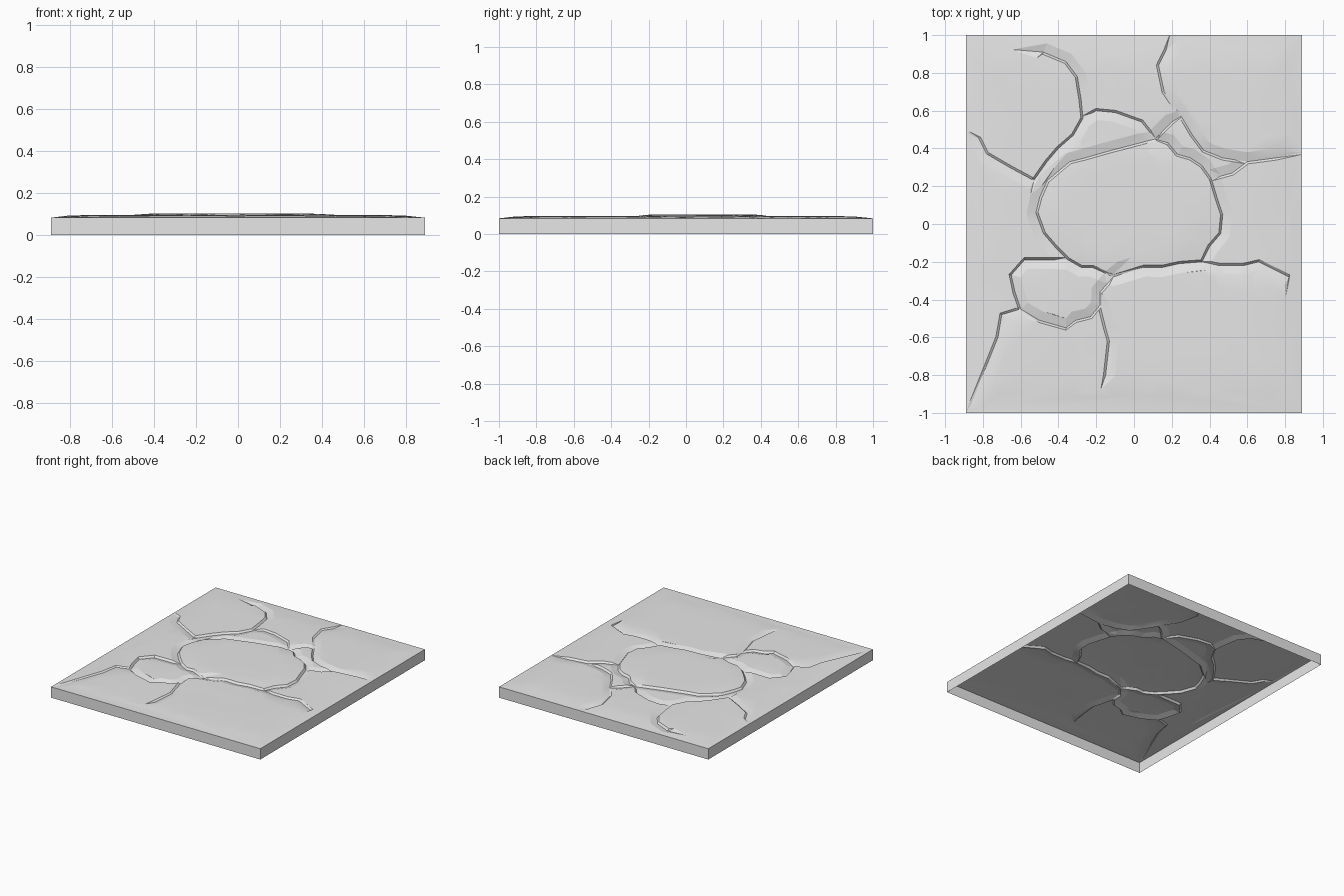
import bpy
import bmesh
import math
import random
from mathutils import Vector, noise, geometry

if "Cube" in bpy.data.objects:
    bpy.data.objects.remove(bpy.data.objects["Cube"], do_unlink=True)

random.seed(4)
HALF_X, HALF_Y = 0.89, 1.0
EDGE_Z = 0.083          # height of the slab's outer rim
STEEP, BEVEL = 0.012, 0.05   # widths of the two sides of a crack

# Crack paths; the wide bevel lies on the left of each path
centre_ring = [(-.34, .33), (-.26, .35), (-.12, .39), (.11, .45), (.18, .43), (.23, .37),
               (.3, .35), (.36, .31), (.41, .24), (.44, .14), (.47, .05), (.46, -.05),
               (.4, -.12), (.36, -.2), (.24, -.21), (.15, -.23), (.05, -.23), (-.11, -.28),
               (-.22, -.23), (-.28, -.23), (-.35, -.19), (-.42, -.12), (-.48, -.05),
               (-.52, .06), (-.5, .14), (-.46, .23), (-.34, .33)]
small_ring = [(-.35, -.19), (-.58, -.19), (-.65, -.27), (-.63, -.36), (-.6, -.45), (-.5, -.51),
              (-.36, -.55), (-.31, -.51), (-.23, -.49), (-.18, -.43), (-.18, -.36), (-.11, -.28)]
back_left = [(-.48, .91), (-.36, .86), (-.3, .78), (-.28, .66), (-.27, .56), (-.32, .47),
             (-.4, .4), (-.46, .33), (-.53, .23)]
left_branch = [(-.53, .23), (-.66, .3), (-.78, .37), (-.82, .45), (-.88, .48)]
back_arch = [(.11, .45), (.04, .54), (-.1, .59), (-.2, .6), (-.27, .56)]
right_branch = [(.11, .45), (.2, .54), (.25, .57), (.31, .47), (.37, .39), (.47, .35),
                (.6, .33), (.75, .35), (.89, .38)]
back_branch = [(.2, 1), (.17, .92), (.13, .84), (.16, .7), (.25, .57)]
right_link = [(.41, .24), (.52, .27), (.6, .33)]
front_left = [(-.6, -.45), (-.7, -.48), (-.72, -.6), (-.78, -.75), (-.86, -.95)]
front_branch = [(-.18, -.43), (-.15, -.55), (-.13, -.62), (-.15, -.8)]
front_right = [(.82, -.28), (.66, -.2), (.58, -.22), (.45, -.22), (.36, -.2)]

# Each crack with its depth
CRACKS = [(centre_ring, .015), (small_ring, .015), (back_left, .014), (left_branch, .010),
          (back_arch, .011), (right_branch, .014), (back_branch, .009), (right_link, .012),
          (front_left, .009), (front_branch, .010), (front_right, .012)]


def offset_path(path, amount):
    """Shift a path sideways, positive to its left."""
    pts = [Vector(p) for p in path]
    closed = path[0] == path[-1]
    last = len(pts) - 1
    out = []
    for i, p in enumerate(pts):
        before = pts[i - 1] if i else (pts[last - 1] if closed else p)
        after = pts[i + 1] if i < last else (pts[1] if closed else p)
        along = (after - before).normalized()
        out.append(p + Vector((-along.y, along.x)) * amount)
    return out


def crack_depth(p):
    """Depth of the deepest crack profile at a point."""
    deepest = 0.0
    for path, depth in CRACKS:
        best, side = 9.0, 1.0
        for a, b in zip(path, path[1:]):
            a, b = Vector(a), Vector(b)
            along = b - a
            t = max(0.0, min(1.0, (p - a).dot(along) / along.length_squared))
            gap = p - a - along * t
            if gap.length < best:
                best = gap.length
                side = along.x * gap.y - along.y * gap.x
        width = BEVEL if side > 0 else STEEP
        deepest = max(deepest, depth * (1 - best / width))
    return deepest


def surface_height(p):
    """Worn rim, gently raised middle, slight unevenness and cracks."""
    edge = max(0.0, min(HALF_X - abs(p.x), HALF_Y - abs(p.y)))
    fade = min(1.0, edge / 0.06)
    uneven = noise.noise(Vector((p.x * 4, p.y * 4, 0.3)))
    rim = 0.011 * min(1.0, edge / (0.13 + 0.09 * uneven))
    spread = math.hypot((p.x + 0.02) / 0.5, (p.y - 0.09) / 0.37)
    dome = 0.006 * max(0.0, min(1.0, (1.0 - spread) / 0.22))
    broad = 0.004 * max(0.0, 1 - math.hypot(p.x, p.y))
    return EDGE_Z + rim + dome + broad + (0.0012 * uneven - crack_depth(p)) * fade


# Plan layout: outline, crack lines, central plateau and loose points
points, edges = [], []


def add_path(path):
    start = len(points)
    for x, y in path:
        points.append(Vector((max(-HALF_X, min(HALF_X, x)), max(-HALF_Y, min(HALF_Y, y)))))
    edges.extend((i, i + 1) for i in range(start, len(points) - 1))


outline = [(-HALF_X, -HALF_Y), (HALF_X, -HALF_Y), (HALF_X, HALF_Y), (-HALF_X, HALF_Y)]
add_path(outline + outline[:1])
for path, depth in CRACKS:
    add_path(path)
    for amount in (BEVEL, -STEEP):
        add_path(offset_path(path, amount))

plateau = [(-0.02 + (x + 0.02) * 0.78, 0.09 + (y - 0.09) * 0.78) for x, y in centre_ring]
add_path(plateau)

STEP = 0.09
for i in range(-9, 10):
    for j in range(-10, 11):
        x = i * STEP + random.uniform(-0.03, 0.03)
        y = j * STEP + random.uniform(-0.03, 0.03)
        points.append(Vector((x, y)))

flat_points, _, faces, *_ = geometry.delaunay_2d_cdt(points, edges, [], 0, 0.0005)

# Cracked top sheet
bm = bmesh.new()
verts = [bm.verts.new((p.x, p.y, surface_height(p))) for p in flat_points]
for face in faces:
    bm.faces.new([verts[i] for i in face])
for face in bm.faces:
    face.normal_update()
    if face.normal.z < 0:
        face.normal_flip()

# Side walls, left open underneath
rim_edges = [e for e in bm.edges if e.is_boundary]
walls = bmesh.ops.extrude_edge_only(bm, edges=rim_edges)
for item in walls["geom"]:
    if isinstance(item, bmesh.types.BMVert):
        item.co.z = 0.0
for face in bm.faces:
    face.normal_update()
    if abs(face.normal.z) < 0.1 and face.normal.dot(face.calc_center_median()) < 0:
        face.normal_flip()

mesh = bpy.data.meshes.new("cracked_slab")
bm.to_mesh(mesh)
bm.free()
slab = bpy.data.objects.new("cracked_slab", mesh)
bpy.context.collection.objects.link(slab)

# Plain stone colour
stone = bpy.data.materials.new("stone_grey")
stone.use_nodes = True
colour = (0.8, 0.8, 0.8, 1.0)
stone.diffuse_color = colour
stone.node_tree.nodes["Principled BSDF"].inputs["Base Color"].default_value = colour
mesh.materials.append(stone)

bpy.ops.object.select_all(action="DESELECT")
slab.select_set(True)
bpy.context.view_layer.objects.active = slab
bpy.ops.object.shade_smooth_by_angle(angle=math.radians(10))
